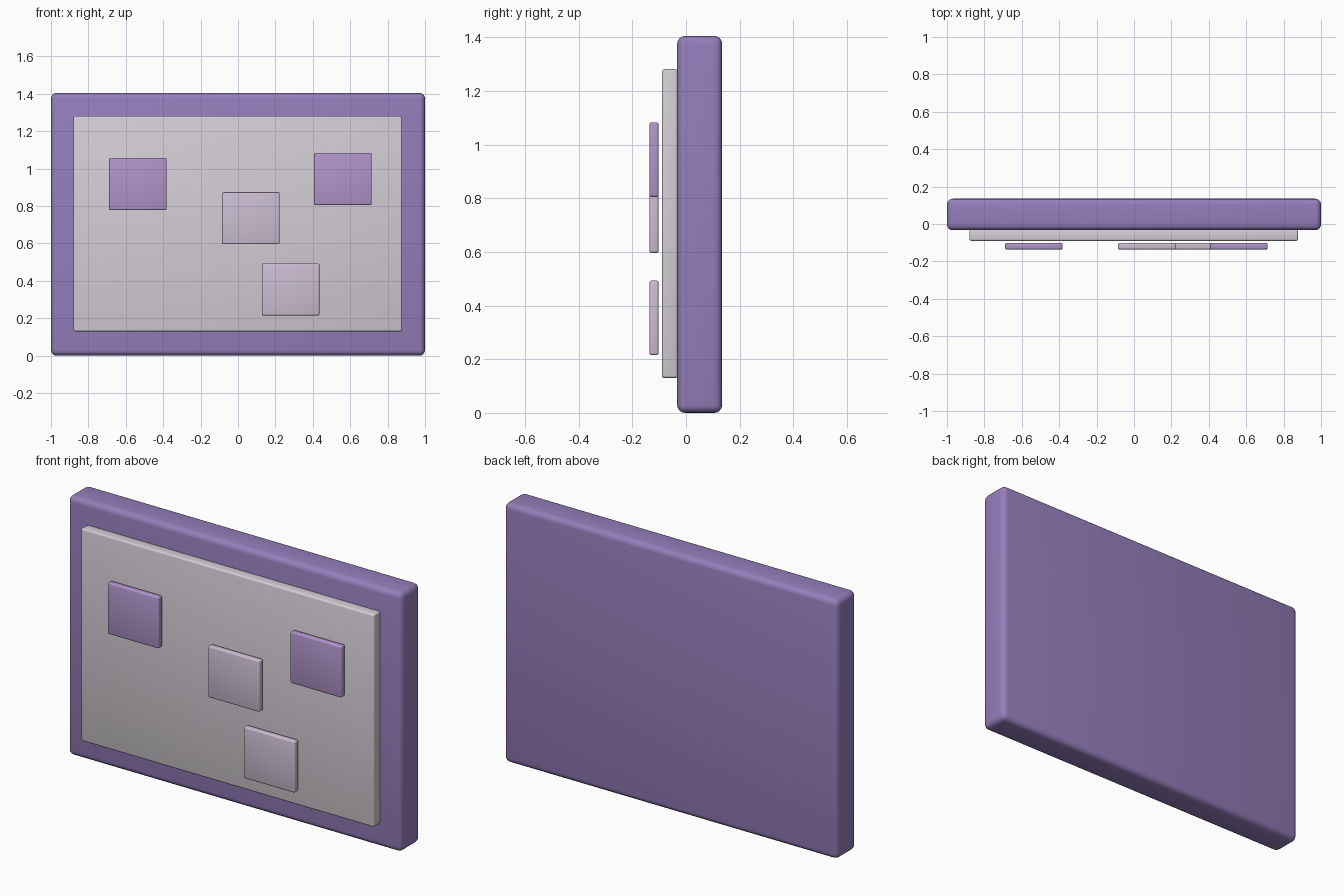
import bpy
import math

if "Cube" in bpy.data.objects:
    bpy.data.objects.remove(bpy.data.objects["Cube"])


def material(name, rgb):
    m = bpy.data.materials.new(name)
    m.diffuse_color = (*rgb, 1.0)
    m.use_nodes = True
    m.node_tree.nodes["Principled BSDF"].inputs["Base Color"].default_value = m.diffuse_color
    return m


def rounded_box(name, x, y, z, radius, mat, segments=3):
    """Box spanning the given (min, max) ranges with rounded edges."""
    spans = (x, y, z)
    bpy.ops.mesh.primitive_cube_add(size=1, location=[(a + b) / 2 for a, b in spans])
    ob = bpy.context.object
    ob.name = name
    ob.scale = [b - a for a, b in spans]
    bpy.ops.object.transform_apply(location=False, rotation=False, scale=True)
    bev = ob.modifiers.new("round_edges", 'BEVEL')
    bev.width = radius
    bev.segments = segments
    bpy.ops.object.modifier_apply(modifier=bev.name)
    bpy.ops.object.shade_smooth_by_angle(angle=math.radians(35))
    ob.data.materials.append(mat)
    return ob


purple = material("board_purple", (0.30, 0.21, 0.50))
pale = material("panel_pale", (0.66, 0.62, 0.67))
violet = material("note_violet", (0.44, 0.30, 0.60))
lilac = material("note_lilac", (0.60, 0.52, 0.65))

# Backing board and the raised pinning surface
rounded_box("board_frame", (-1, 1), (-0.033, 0.135), (0, 1.405), 0.03, purple, 4)
rounded_box("board_panel", (-0.88, 0.877), (-0.09, -0.031), (0.13, 1.281), 0.009, pale)

# Notes standing slightly off the panel: centre x, centre z, material
notes = [
    (-0.535, 0.917, violet),
    (0.069, 0.735, lilac),
    (0.561, 0.944, violet),
    (0.281, 0.354, lilac),
]
for i, (cx, cz, mat) in enumerate(notes, 1):
    rounded_box(f"note_{i}", (cx - 0.154, cx + 0.154), (-0.136, -0.102),
                (cz - 0.139, cz + 0.139), 0.008, mat)
